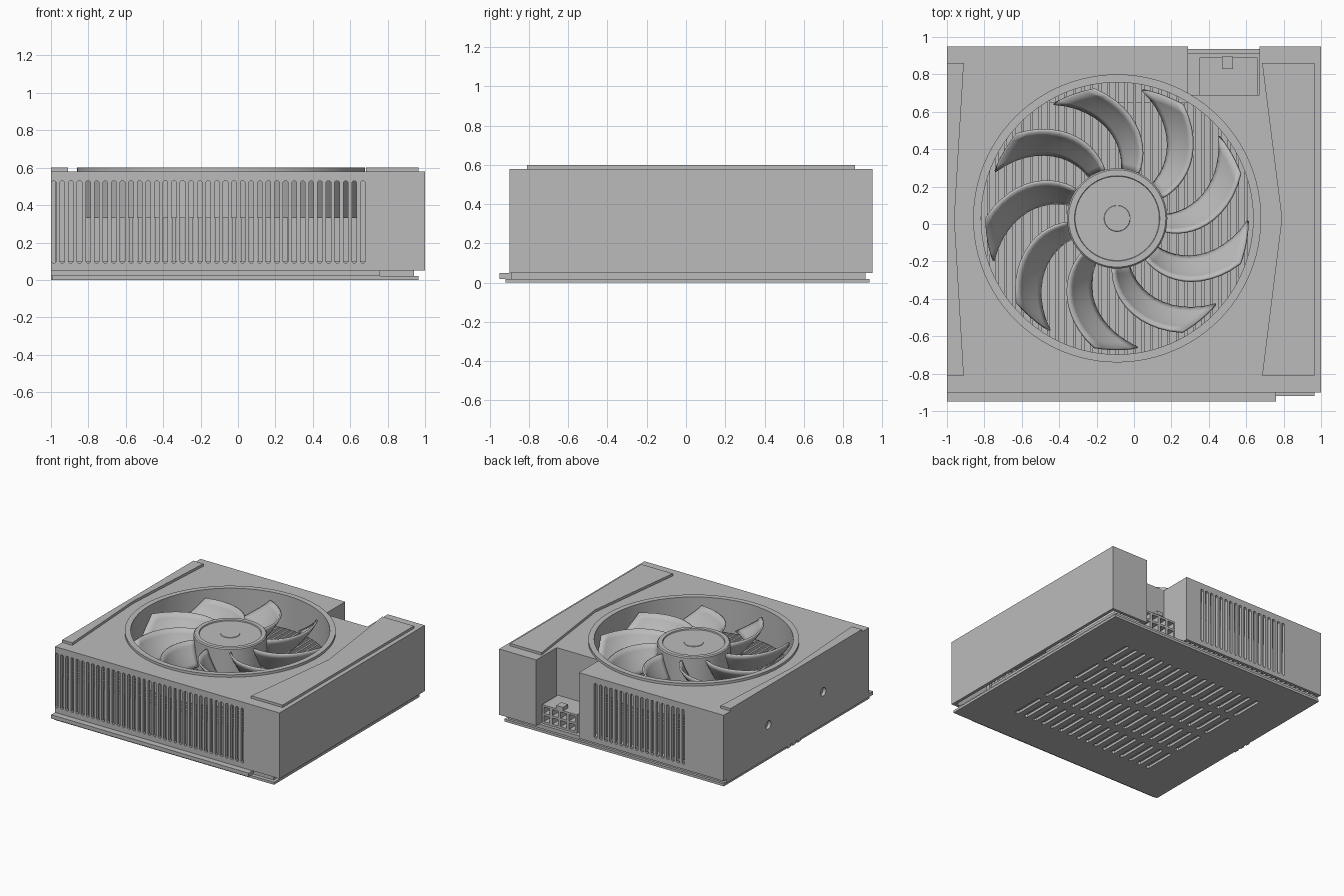
import bpy, bmesh, math
from mathutils import Vector

if "Cube" in bpy.data.objects:
    bpy.data.objects.remove(bpy.data.objects["Cube"], do_unlink=True)

grey = bpy.data.materials.new("plain_grey")
grey.use_nodes = True
grey.diffuse_color = (0.5, 0.5, 0.5, 1)
grey.node_tree.nodes["Principled BSDF"].inputs["Base Color"].default_value = (0.5, 0.5, 0.5, 1)

FAN = (-0.09, 0.03)


def finish(name, bm, smooth=False):
    bmesh.ops.recalc_face_normals(bm, faces=bm.faces)
    mesh = bpy.data.meshes.new(name)
    bm.to_mesh(mesh)
    bm.free()
    mesh.materials.append(grey)
    ob = bpy.data.objects.new(name, mesh)
    bpy.context.collection.objects.link(ob)
    if smooth:
        bpy.ops.object.select_all(action="DESELECT")
        ob.select_set(True)
        bpy.context.view_layer.objects.active = ob
        bpy.ops.object.shade_smooth_by_angle(angle=math.radians(35))
    return ob


def add_prism(bm, points, lo, hi, axis="z"):
    """Extrude a 2D outline between lo and hi along an axis."""
    place = {"z": lambda a, b, c: (a, b, c),
             "y": lambda a, b, c: (a, c, b),
             "x": lambda a, b, c: (c, a, b)}[axis]
    face = bm.faces.new([bm.verts.new(place(a, b, lo)) for a, b in points])
    ext = bmesh.ops.extrude_face_region(bm, geom=[face])["geom"]
    move = Vector(place(0, 0, hi - lo))
    for v in ext:
        if isinstance(v, bmesh.types.BMVert):
            v.co += move


def rect(x0, x1, y0, y1):
    return [(x0, y0), (x1, y0), (x1, y1), (x0, y1)]


def slot(cx, cy, w, h):
    """Long slot outline with softened ends."""
    a, b, c = w / 2, h / 2, w * 0.3
    return [(cx - a + c, cy - b), (cx + a - c, cy - b), (cx + a, cy - b + c), (cx + a, cy + b - c),
            (cx + a - c, cy + b), (cx - a + c, cy + b), (cx - a, cy + b - c), (cx - a, cy - b + c)]


def circle(cx, cy, r, n=64):
    return [(cx + r * math.cos(i * math.tau / n), cy + r * math.sin(i * math.tau / n)) for i in range(n)]


def prisms(name, items):
    bm = bmesh.new()
    for item in items:
        add_prism(bm, *item)
    return finish(name, bm)


def lathe(name, profile, closed, n=96):
    """Spin a radius/height profile around the fan axis."""
    bm = bmesh.new()
    rings = [[bm.verts.new((x, y, z)) for x, y in circle(*FAN, r, n)] for r, z in profile]
    pairs = list(zip(rings, rings[1:] + rings[:1])) if closed else list(zip(rings, rings[1:]))
    for a, b in pairs:
        for i in range(n):
            j = (i + 1) % n
            bm.faces.new((a[i], a[j], b[j], b[i]))
    if not closed:
        bm.faces.new(rings[0])
        bm.faces.new(rings[-1])
    return finish(name, bm, True)


def cut(target, name, items):
    cutter = prisms(name, items)
    cutter.hide_render = True
    mod = target.modifiers.new(name, "BOOLEAN")
    mod.operation = "DIFFERENCE"
    mod.solver = "EXACT"
    mod.object = cutter
    bpy.context.view_layer.objects.active = target
    bpy.ops.object.modifier_apply(modifier=mod.name)
    bpy.data.objects.remove(cutter, do_unlink=True)


# Shroud: hollow box with a corner notch for the power socket
outline = [(-1, -0.9), (1, -0.9), (1, 0.95), (0.67, 0.95),
           (0.67, 0.69), (0.29, 0.69), (0.29, 0.95), (-1, 0.95)]
w = 0.025
inside = [(-1 + w, -0.9 + w), (1 - w, -0.9 + w), (1 - w, 0.95 - w), (0.67 + w, 0.95 - w),
          (0.67 + w, 0.69 - w), (0.29 - w, 0.69 - w), (0.29 - w, 0.95 - w), (-1 + w, 0.95 - w)]
shroud = prisms("shroud", [(outline, 0.05, 0.58)])
cut(shroud, "cavity", [(inside, 0, 0.555)])
cut(shroud, "fan_opening", [(circle(*FAN, 0.74, 96), 0.5, 0.7)])

# Ventilation slots on the front and back, round holes on the end
PITCH = 0.0459
cut(shroud, "front_slots", [(slot(-0.985 + i * PITCH, 0.31, 0.025, 0.44), -1, -0.86, "y") for i in range(37)])
cut(shroud, "back_slots", [(slot(-0.64 + i * PITCH, 0.31, 0.025, 0.44), 0.9, 1, "y") for i in range(18)])
cut(shroud, "end_holes", [(circle(y, 0.285, 0.033, 24), -1.1, -0.96, "x") for y in (0.38, -0.32)])

# Raised trim plates on top
right_trim = [(0.965, -0.81), (0.965, 0.86), (0.685, 0.86), (0.79, 0.03), (0.685, -0.81)]
left_trim = [(-1, -0.81), (-0.91, -0.81), (-0.96, 0.03), (-0.91, 0.86), (-1, 0.86)]
prisms("wide_trim_plate", [(right_trim, 0.58, 0.6)])
prisms("narrow_trim_plate", [(left_trim, 0.58, 0.6)])

# Fan rim and duct wall
lathe("fan_duct", [(0.727, 0.33), (0.727, 0.6), (0.77, 0.6), (0.77, 0.575), (0.745, 0.575), (0.745, 0.33)], True)

# Fan hub with a rim and a small cap
lathe("fan_hub", [(0.268, 0.34), (0.268, 0.57), (0.26, 0.578), (0.228, 0.578),
                  (0.225, 0.57), (0.07, 0.57), (0.068, 0.574)], False)

# Nine swept fan blades
bm = bmesh.new()
ROWS, COLS = 12, 6
for k in range(9):
    grid = []
    for i in range(ROWS + 1):
        t = i / ROWS
        r = 0.26 + 0.44 * t
        row = []
        for j in range(COLS + 1):
            s = j / COLS
            a = math.radians(145 + 40 * k + 35 * t ** 1.6 + 19 * s)
            z = 0.545 - 0.18 * s ** 0.85
            row.append(bm.verts.new((FAN[0] + r * math.cos(a), FAN[1] + r * math.sin(a), z)))
        grid.append(row)
    for i in range(ROWS):
        for j in range(COLS):
            bm.faces.new((grid[i][j], grid[i + 1][j], grid[i + 1][j + 1], grid[i][j + 1]))
blades = finish("fan_blades", bm, True)
solid = blades.modifiers.new("thickness", "SOLIDIFY")
solid.thickness = 0.014
solid.offset = 0

# Heat sink fins and their base
fins = []
for i in range(36):
    x = -0.985 + (i + 0.5) * PITCH
    fins.append((rect(x - 0.008, x + 0.008, -0.86, 0.9 if x < 0.25 else 0.65), 0.09, 0.325))
prisms("heat_sink_fins", fins)
prisms("heat_sink_base", [(rect(-0.965, 0.68, -0.86, 0.65), 0.05, 0.1)])

# Circuit board with its edge connector strip
board = [(-1, -0.95), (0.76, -0.95), (0.76, -0.89), (0.94, -0.89), (0.94, 0.915), (-1, 0.915)]
prisms("circuit_board", [(board, 0.02, 0.05)])

# Slotted back plate
back_plate = prisms("back_plate", [(rect(-0.992, 0.965, -0.92, 0.935), 0, 0.02)])
cut(back_plate, "plate_slots", [(slot(-0.645 + 0.0835 * i, -0.49 + 0.335 * j, 0.034, 0.27), -0.1, 0.1)
                                for i in range(16) for j in range(4)])
prisms("end_tabs", [(rect(-1, -0.98, y, y + 0.035), 0, 0.02) for y in (-0.03, 0.035, 0.1)])

# Power socket: two rows of four openings with a latch
socket = prisms("power_socket", [(rect(0.35, 0.66, 0.69, 0.89), 0.05, 0.2)])
cut(socket, "socket_openings", [(rect(x, x + 0.052, z, z + 0.05), 0.76, 0.95, "y")
                                for x in [0.366 + 0.0755 * i for i in range(4)] for z in (0.066, 0.134)])
prisms("socket_latch", [(rect(0.47, 0.53, 0.83, 0.895), 0.2, 0.23)])
